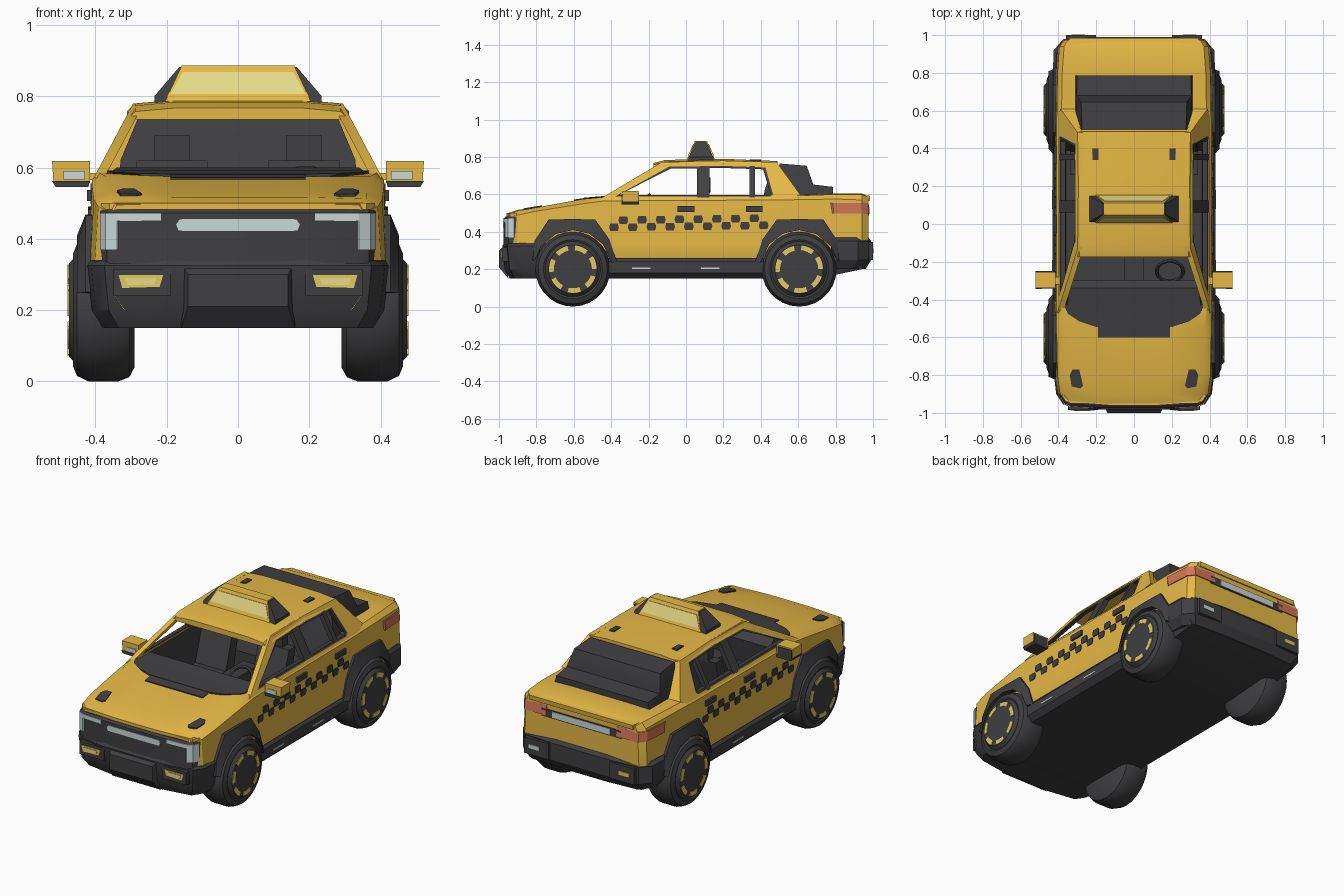
import bpy, bmesh, math
from mathutils import Vector

if "Cube" in bpy.data.objects:
    bpy.data.objects.remove(bpy.data.objects["Cube"])


def material(name, col):
    m = bpy.data.materials.new(name)
    m.diffuse_color = (*col, 1)
    m.use_nodes = True
    m.node_tree.nodes["Principled BSDF"].inputs["Base Color"].default_value = m.diffuse_color
    return m


YELLOW = material("taxi yellow", (0.79, 0.485, 0.06))
DARK = material("dark grey trim", (0.05, 0.049, 0.053))
PALE = material("pale yellow light", (0.88, 0.78, 0.27))
GOLD = material("wheel accent yellow", (0.74, 0.60, 0.11))
WHITE = material("white lamp", (0.60, 0.69, 0.70))
RED = material("red lamp", (0.65, 0.18, 0.10))


def finish(bm, name, *mats):
    bmesh.ops.recalc_face_normals(bm, faces=bm.faces)
    me = bpy.data.meshes.new(name)
    bm.to_mesh(me)
    bm.free()
    for m in mats:
        me.materials.append(m)
    ob = bpy.data.objects.new(name, me)
    bpy.context.collection.objects.link(ob)
    return ob


def loft(name, rings, mats, rule=lambda i, j: 0):
    """Skin closed rings and cap both ends."""
    bm = bmesh.new()
    vs = [[bm.verts.new(p) for p in r] for r in rings]
    n = len(rings[0])
    for i in range(len(vs) - 1):
        for j in range(n):
            k = (j + 1) % n
            f = bm.faces.new((vs[i][j], vs[i][k], vs[i + 1][k], vs[i + 1][j]))
            f.material_index = rule(i, j)
    bm.faces.new(vs[0])
    bm.faces.new(vs[-1])
    return finish(bm, name, *mats)


def strip(name, a, b, off, mat, closed=False):
    """Band between two polylines, thickened along off."""
    off = Vector(off)
    rings = [[Vector(p), Vector(q), Vector(q) + off, Vector(p) + off] for p, q in zip(a, b)]
    if not closed:
        return loft(name, rings, [mat])
    bm = bmesh.new()
    vs = [[bm.verts.new(p) for p in r] for r in rings]
    for i in range(len(vs)):
        u, v = vs[i], vs[(i + 1) % len(vs)]
        for j in range(4):
            k = (j + 1) % 4
            bm.faces.new((u[j], u[k], v[k], v[j]))
    return finish(bm, name, mat)


def hulls(name, groups, mat):
    """One object made of convex pieces."""
    bm = bmesh.new()
    for g in groups:
        bmesh.ops.convex_hull(bm, input=[bm.verts.new(p) for p in g])
    return finish(bm, name, mat)


def box(x0, x1, y0, y1, z0, z1):
    return [(x, y, z) for x in (x0, x1) for y in (y0, y1) for z in (z0, z1)]


def sym(pts):
    return [(s * x, y, z) for x, y, z in pts for s in (1, -1)]


# Lower body with open cabin tub: y, bottom, half width, shoulder z, belt x z, inner x z
stations = [
    (-.95, .20, .36, .475, .34, .495, .17, .50),
    (-.90, .17, .402, .49, .36, .512, .18, .517),
    (-.80, .15, .415, .51, .36, .53, .18, .53),
    (-.55, .15, .42, .55, .37, .575, .20, .575),
    (-.44, .15, .42, .565, .39, .585, .20, .575),
    (-.43, .15, .42, .565, .385, .587, .36, .30),
    (.50, .15, .42, .57, .385, .59, .36, .30),
    (.51, .15, .42, .57, .385, .59, .20, .60),
    (.80, .17, .415, .575, .38, .60, .20, .605),
    (.94, .20, .405, .57, .37, .60, .20, .605),
    (.975, .25, .375, .55, .35, .585, .20, .59)]
rings = []
for y, zb, w, zs, x5, z5, x6, z6 in stations:
    half = [(0, zb), (w - .04, zb), (w, .26), (w, .34), (w - .01, zs), (x5, z5), (x6, z6), (0, z6)]
    rings.append([(x, y, z) for x, z in half] + [(-x, y, z) for x, z in half[6:0:-1]])


def body_rule(i, j):
    k = min(j, 13 - j)
    return 1 if k < 2 or (k == 2 and i < 3) or (k >= 5 and 4 <= i <= 6) else 0


loft("body", rings, [YELLOW, DARK], body_rule)

# Roof
loft("roof", [[(x, y, z + d) for x, d in ((-.312, -.022), (-.288, 0), (-.18, .01), (.18, .01), (.288, 0), (.312, -.022))]
              for y, z in ((-.175, .757), (-.11, .774), (.2, .78), (.49, .768))], [YELLOW])

# Rear pillar wedge and rear window
hulls("rear_window_surround", [sym([(.297, .48, .768), (.385, .61, .60), (.385, .48, .59)])], YELLOW)
hulls("rear_window", [sym([(.275, .50, .765), (.28, .645, .753), (.305, .68, .655), (.31, .68, .60), (.31, .50, .60)]),
                      sym([(.305, .66, .655), (.30, .785, .64), (.31, .785, .60), (.31, .66, .60)])], DARK)

# Cowl, roof and hood spots
hulls("cowl_panel", [sym([(.19, -.60, .572), (.19, -.53, .582), (.19, -.60, .55), (.19, -.53, .55)]),
                     sym([(.20, -.545, .582), (.29, -.515, .584), (.35, -.475, .587), (.37, -.43, .592), (.37, -.43, .57), (.20, -.545, .56)])], DARK)
hulls("roof_spots", [box(s * .205 - .016, s * .205 + .016, .34, .40, .77, .787) for s in (1, -1)], DARK)
hulls("hood_vents", [[(s * x, y, .536 + .16 * (y + .8) + d) for x, y in ((.27, -.855), (.285, -.87), (.33, -.86), (.34, -.80), (.325, -.77), (.29, -.77))
                      for d in (0, -.02)] for s in (1, -1)], DARK)


# Side window frames, pillars and details, both sides
def side(y, z, s, d=0):
    return (s * (.395 - (z - .59) * .53 + d), y, z)


outer = [(-.47, .57), (-.13, .772), (.2, .78), (.485, .772), (.61, .60), (.55, .57), (.1, .57)]
inner = [(-.38, .588), (-.09, .748), (.2, .752), (.425, .744), (.465, .60), (.45, .588), (.1, .588)]
trim = [(.1 + (y - .1) * .96, .66 + (z - .66) * .88) for y, z in inner]
arch = [(-.215, .05), (-.205, .15), (-.13, .265), (0, .268), (.12, .265), (.195, .16), (.235, .04)]
prof = [(.29, .05), (.29, .16), (.305, .188), (.335, .2), (.42, .2), (.452, .185), (.463, .158), (.458, .148), (.475, .13), (.475, .02)]

for s, tag in ((1, "right"), (-1, "left")):
    strip(tag + "_window_frame", [side(*p, s) for p in outer], [side(*p, s) for p in inner], (-.03 * s, 0, 0), YELLOW, True)
    strip(tag + "_window_trim", [side(*p, s, -.003) for p in inner], [side(*p, s, -.003) for p in trim], (-.025 * s, 0, 0), DARK, True)
    hulls(tag + "_pillars", [[side(y, z, s, d) for y in ys for z in (.58, .755) for d in (0, -.03)]
                             for ys in ((.06, .125), (.34, .37))], DARK)
    # checker band: two staggered rows of dark tiles
    hulls(tag + "_checker_band",
          [[(x, y + dy, z + dz) for x in (s * .40, s * .4205)
            for dy, dz in ((-.026, 0), (-.02, .02), (.02, .02), (.026, 0), (.02, -.02), (-.02, -.02))]
           for y, z in [(-.385 + .05 * i, (.462 if i % 2 else .424) + .0006 * i) for i in range(17)]], DARK)
    hulls(tag + "_door_handles", [box(s * .40, s * .424, y, y + .09, .506, .537) for y in (-.045, .32)], DARK)
    hulls(tag + "_sill", [[(s * x, y, z) for y in (-.42, .42) for x, z in ((.36, .15), (.40, .15), (.432, .18), (.432, .24), (.415, .26), (.36, .26))]], DARK)
    hulls(tag + "_sill_marks", [box(s * .42, s * .434, y, y + .10, .202, .21) for y in (-.29, .08)], WHITE)
    # mirror
    hulls(tag + "_mirror", [[(s * x, y, z) for x, z in ((.415, .557), (.415, .618), (.522, .618), (.518, .557)) for y in (-.34, -.255)],
                            [(s * x, y, z) for x in (.38, .44) for y in (-.32, -.28) for z in (.565, .585)]], YELLOW)
    hulls(tag + "_mirror_base", [[(s * x, y, z) for x, z in ((.42, .546), (.416, .562), (.522, .562), (.512, .546)) for y in (-.345, -.25)],
                                 box(s * .425, s * .515, -.27, -.25, .562, .61)], DARK)
    hulls(tag + "_mirror_lamp", [box(s * .43, s * .49, -.345, -.335, .566, .59)], WHITE)
    # wheels and arches
    for m, end in ((1, "front"), (-1, "rear")):
        cy = -.605 * m
        strip(f"{end}_{tag}_arch", [(s * .428, cy + m * y, .2 + z) for y, z in arch],
              [(s * .452, cy + m * y * .209 / math.hypot(y, z), .2 + z * .209 / math.hypot(y, z)) for y, z in arch],
              (-.09 * s, 0, 0), DARK)
        circ = [2 * math.pi * i / 28 for i in range(28)]
        loft(f"{end}_{tag}_wheel", [[(s * x, cy + r * math.sin(a), .2 - r * math.cos(a)) for a in circ] for x, r in prof], [DARK])
        for i in range(7):
            arc = [math.radians(i * 360 / 7 + d) for d in (0, 11, 22, 33)]
            strip(f"{end}_{tag}_wheel_accent", *[[(s * .478, cy + r * math.cos(a), .2 + r * math.sin(a)) for a in arc]
                                                 for r in (.102, .128)], (-.008 * s, 0, 0), GOLD)

# Grille and front lamps
nose = [(.388, -.912), (.368, -.95), (.33, -.966), (.13, -.975)]
hulls("grille", [sym([(x, y + t, z) for x, y in nose for z, t in ((.33, 0), (.472, 0), (.482, .012))])], DARK)
hulls("hood_lip", [sym([(x, y, z) for x, y in ((.385, -.905), (.36, -.942), (.13, -.96)) for z in (.478, .50)])], YELLOW)
hulls("grille_light_bar", [sym([(.165, -.978, .455), (.175, -.978, .44), (.168, -.978, .422), (.165, -.95, .455), (.175, -.95, .44), (.168, -.95, .422)])], WHITE)
for s in (1, -1):
    lamp = [(s * .388, -.92), (s * .372, -.953), (s * .34, -.969)]
    strip("headlight_outer", [(x, y, .368) for x, y in lamp], [(x, y, .472) for x, y in lamp], (-.01 * s, .012, 0), WHITE)
    top = [(s * .34, -.969), (s * .215, -.976)]
    strip("headlight_top", [(x, y, .45) for x, y in top], [(x, y, .472) for x, y in top], (0, .012, 0), WHITE)

# Bumpers
front = [(.425, -.79), (.412, -.90), (.375, -.955), (.2, -.982)]
hulls("front_bumper", [sym([(x - t, y + t, z) for x, y in front for z, t in ((.345, .012), (.325, 0), (.20, .012), (.15, .04))]),
                       sym([(x, y, z) for x, y, z in ((.14, -1.0, .30), (.16, -.96, .335), (.14, -1.0, .21), (.16, -.95, .15))]),
                       *[[(s * x, y, z) for x, z in ((.19, .24), (.35, .24), (.35, .315), (.19, .315)) for y in (-.984, -.94)] for s in (1, -1)]], DARK)
hulls("front_fog_surrounds", [[(s * x, y, z) for x, z in ((.22, .265), (.325, .262), (.335, .298), (.21, .298)) for y in (-.988, -.97)] for s in (1, -1)], GOLD)
hulls("front_fog_lamps", [[(s * x, y, z) for x, z in ((.235, .272), (.31, .27), (.318, .29), (.23, .29)) for y in (-.991, -.97)] for s in (1, -1)], PALE)
rear = [(.43, .79), (.425, .92), (.375, .978), (.18, .99)]
hulls("rear_bumper", [sym([(x - t, y - t, z) for x, y in rear for z, t in ((.37, .015), (.35, 0), (.25, 0), (.20, .03))]),
                      *[[(s * x, y, z) for x in (.20, .36) for y in (.93, 1.0) for z in (.25, .345)] for s in (1, -1)]], DARK)
hulls("rear_reflector_white", [box(.26, .33, .99, 1.0035, .287, .31)], WHITE)
hulls("rear_reflector_yellow", [box(-.33, -.26, .99, 1.0035, .287, .31)], GOLD)

# Tail lamps
for s in (1, -1):
    tail = [(s * .414, .79), (s * .404, .94), (s * .373, .980), (s * .23, .982)]
    strip("tail_lamp", [(x, y, .497) for x, y in tail], [(x, y - .006, .555) for x, y in tail], (-.014 * s, -.02, 0), RED)
hulls("tail_dark_strip", [box(-.26, .26, .96, .979, .488, .535)], DARK)
hulls("tail_light_strip", [box(-.19, .19, .97, .982, .495, .53)], WHITE)
hulls("trunk_lip", [sym([(.36, .93, .60), (.34, .985, .592), (.34, .982, .565), (.36, .93, .565)])], YELLOW)

# Roof sign
hulls("sign_base", [sym([(.235, .01, .775), (.235, .15, .775), (.235, .015, .80), (.235, .145, .80), (.165, .052, .882), (.165, .108, .882)])], DARK)


def sign_face(w0, z0, w1, z1, d):
    return sym([(w, .08 + m * (.065 - (z - .80) * .435 + d), z) for w, z in ((w0, z0), (w1, z1)) for m in (1, -1)])


hulls("sign_body", [sign_face(.205, .785, .158, .886, .004)], YELLOW)
hulls("sign_light_panels", [sign_face(.19, .806, .155, .868, .007)], PALE)

# Interior
hulls("dashboard", [sym([(.36, -.46, .585), (.34, -.34, .60), (.34, -.30, .56), (.35, -.32, .42), (.36, -.46, .42)])], DARK)
for x in (.185, -.185):
    hulls("front_seat", [box(x - .1, x + .1, -.16, .08, .30, .42),
                         [(x + u, y, z) for u in (-.1, .1) for y, z in ((.0, .40), (.08, .40), (.07, .62), (.13, .62))],
                         box(x - .05, x + .05, .08, .13, .61, .69)], DARK)
hulls("rear_seat", [box(-.34, .34, .26, .48, .30, .42),
                    sym([(.34, .38, .40), (.34, .48, .40), (.33, .42, .62), (.33, .478, .62), (.28, .46, .74), (.28, .478, .74)])], DARK)
hulls("centre_console", [box(-.05, .05, -.32, .12, .30, .45)], DARK)
bpy.ops.mesh.primitive_torus_add(major_segments=20, minor_segments=6, major_radius=.07, minor_radius=.01,
                                 location=(.19, -.25, .55), rotation=(math.radians(40), 0, 0))
bpy.context.object.name = "steering_wheel"
bpy.context.object.data.materials.append(DARK)

# Smooth shading with sharp edges kept
bpy.ops.object.select_all(action='SELECT')
bpy.ops.object.shade_smooth_by_angle(angle=math.radians(30))
